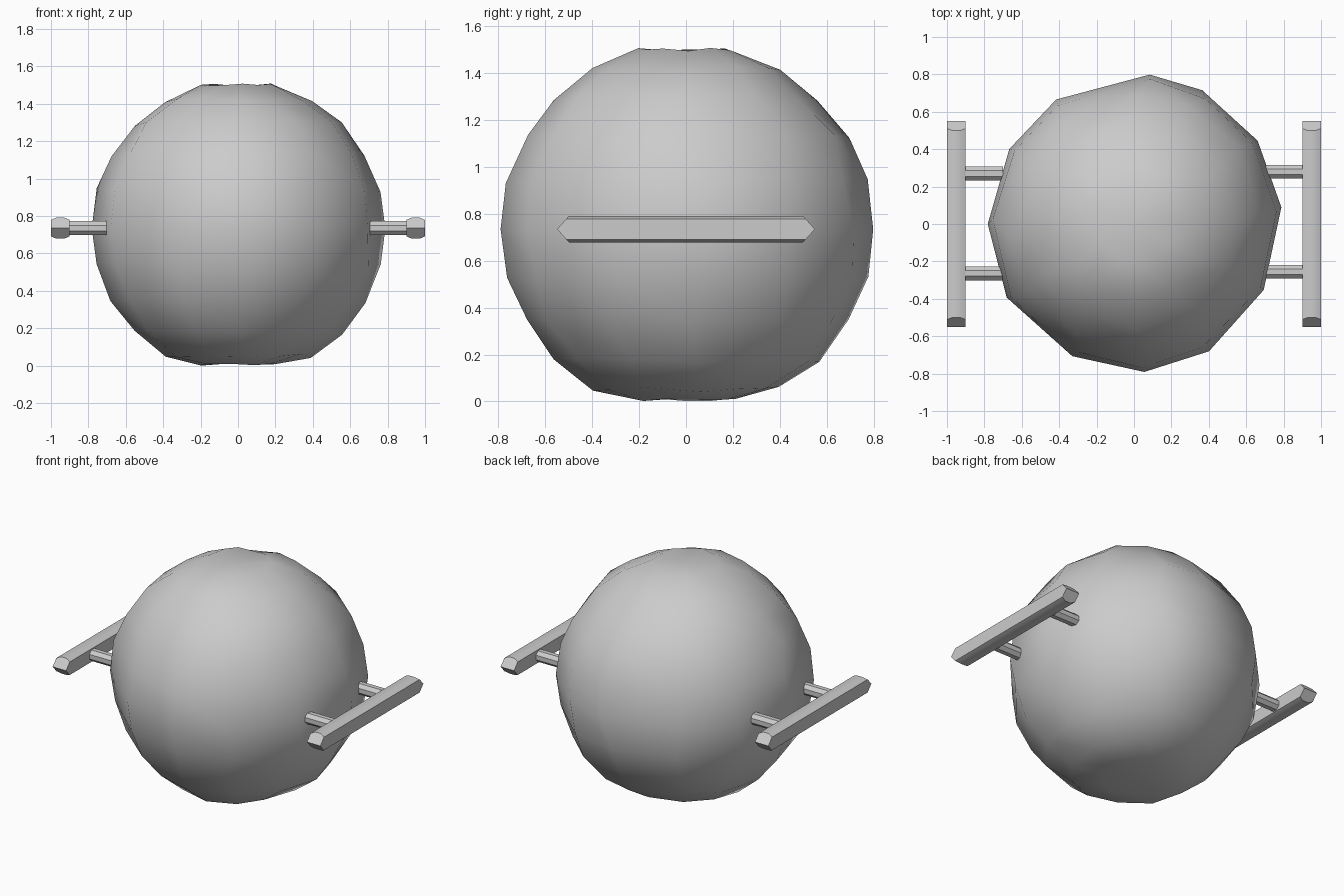
import bpy, bmesh, random
from math import sin, cos, pi, radians
from mathutils import Matrix

if "Cube" in bpy.data.objects:
    bpy.data.objects.remove(bpy.data.objects["Cube"])

random.seed(4)


def make_object(name, bm, smooth_angle=None):
    bmesh.ops.recalc_face_normals(bm, faces=bm.faces)
    me = bpy.data.meshes.new(name)
    bm.to_mesh(me)
    bm.free()
    ob = bpy.data.objects.new(name, me)
    bpy.context.collection.objects.link(ob)
    if smooth_angle:
        bpy.ops.object.select_all(action='DESELECT')
        bpy.context.view_layer.objects.active = ob
        ob.select_set(True)
        bpy.ops.object.shade_smooth_by_angle(angle=radians(smooth_angle))
    return ob


# Boulder: 12 x 12 sphere with unevenly spaced columns, roughness and flattened base
azimuths = [6.5, 34, 63, 84, 122, 149, 180, 210, 245, 274, 300.5, 333]
radii = [.793, .797, .803, .803, .785, .778, .782, .786, .78, .793, .79, .778]
RINGS, MID, R = 12, 0.735, 0.79
bm = bmesh.new()
top = bm.verts.new((0, 0, 1.49))
bottom = bm.verts.new((0, 0, .015))
rows = []
for i in range(1, RINGS):
    t = pi * i / RINGS
    wobble = 0.0 if i == RINGS // 2 else 1.0
    row = []
    for j, (a, r) in enumerate(zip(azimuths, radii)):
        ang = radians(a + wobble * (.4 * (30 * j + 3 - a) + random.uniform(-4, 4)))
        rad = (r + wobble * random.uniform(-.012, .008)) * sin(t)
        z = MID + R * cos(t) + wobble * random.uniform(-.012, .012)
        row.append(bm.verts.new((rad * cos(ang), rad * sin(ang), max(z, random.uniform(0, .01)))))
    rows.append(row)
n = len(azimuths)
for j in range(n):
    k = (j + 1) % n
    bm.faces.new((top, rows[0][j], rows[0][k]))
    bm.faces.new((bottom, rows[-1][k], rows[-1][j]))
    for a, b in zip(rows, rows[1:]):
        bm.faces.new((a[j], b[j], b[k], a[k]))
for f in bm.faces:
    f.smooth = True
make_object("boulder", bm)


# Side handle bar: chamfered bar with wedge-shaped ends
def handle_bar(name, x):
    bm = bmesh.new()
    upper = [(-.05, .044), (-.022, .056), (.022, .056), (.05, .044)]
    section = upper + [(dx, -dz) for dx, dz in reversed(upper)]
    loops = []
    for s in (-1, 1):
        loop = [bm.verts.new((x + dx, s * (.55 - .05 * abs(dz) / .056), .735 + dz)) for dx, dz in section]
        tips = [bm.verts.new((x + dx, s * .55, .735)) for dx in (-.05, .05)]
        bm.faces.new(loop[:4] + [tips[1], tips[0]])
        bm.faces.new(loop[4:] + [tips[0], tips[1]])
        loops.append((loop, tips))
    (a, ta), (b, tb) = loops
    for i in (0, 1, 2, 4, 5, 6):
        bm.faces.new((a[i], a[i + 1], b[i + 1], b[i]))
    bm.faces.new((a[3], ta[1], a[4], b[4], tb[1], b[3]))
    bm.faces.new((a[7], ta[0], a[0], b[0], tb[0], b[7]))
    make_object(name, bm, 30)


# Short post joining a bar to the boulder
def post(name, x, y):
    bm = bmesh.new()
    m = Matrix.Translation((x, y, .735)) @ Matrix.Rotation(pi / 2, 4, 'Y') @ Matrix.Rotation(pi / 8, 4, 'Z')
    bmesh.ops.create_cone(bm, cap_ends=True, segments=8, radius1=.04, radius2=.04, depth=.2, matrix=m)
    make_object(name, bm)


for side, s, shift in (("left", -1, .003), ("right", 1, .012)):
    handle_bar(side + "_handle_bar", s * .95)
    for end, e in (("front", -1), ("back", 1)):
        post(f"{side}_{end}_post", s * .8, e * .267 + shift)
